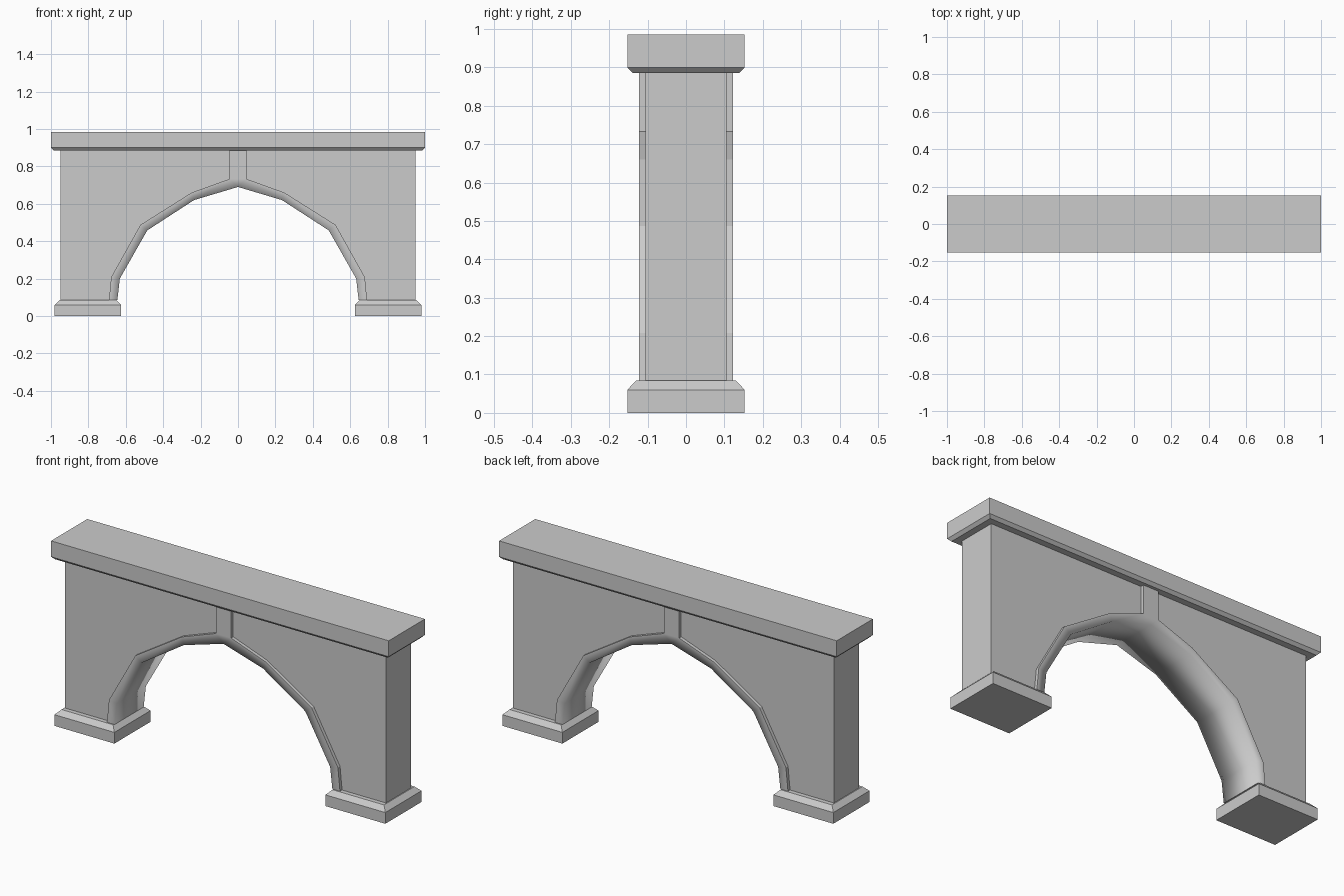
import bpy
import bmesh

default = bpy.data.objects.get("Cube")
if default:
    bpy.data.objects.remove(default)

stone = bpy.data.materials.new("grey stone")
stone.use_nodes = True
stone.diffuse_color = (0.6, 0.6, 0.6, 1)
stone.node_tree.nodes["Principled BSDF"].inputs["Base Color"].default_value = (0.6, 0.6, 0.6, 1)


def finish(name, bm):
    bmesh.ops.recalc_face_normals(bm, faces=bm.faces[:])
    mesh = bpy.data.meshes.new(name)
    bm.to_mesh(mesh)
    bm.free()
    mesh.materials.append(stone)
    obj = bpy.data.objects.new(name, mesh)
    bpy.context.collection.objects.link(obj)
    return obj


def block(name, x0, x1, depth, levels):
    """Rectangular block lofted through (z, x inset, y inset) levels."""
    bm = bmesh.new()
    rings = []
    for z, dx, dy in levels:
        a, b, y = x0 + dx, x1 - dx, depth - dy
        rings.append([bm.verts.new((px, py, z))
                      for px, py in ((a, -y), (b, -y), (b, y), (a, y))])
    bm.faces.new(rings[0])
    bm.faces.new(rings[-1])
    for low, high in zip(rings, rings[1:]):
        for i in range(4):
            j = (i + 1) % 4
            bm.faces.new((low[i], low[j], high[j], high[i]))
    return finish(name, bm)


def prism(name, polygons, depth):
    """Flat polygons in the xz plane, joined and extruded to both sides of y = 0."""
    bm = bmesh.new()
    cache = {}
    for poly in polygons:
        verts = []
        for x, z in poly:
            if (x, z) not in cache:
                cache[x, z] = bm.verts.new((x, -depth, z))
            verts.append(cache[x, z])
        bm.faces.new(verts)
    bmesh.ops.recalc_face_normals(bm, faces=bm.faces[:])
    front = bm.faces[:]
    back = bmesh.ops.extrude_face_region(bm, geom=front, use_keep_orig=True)["geom"]
    for v in back:
        if isinstance(v, bmesh.types.BMVert):
            v.co.y = depth
    return bm


# Arch outline on the +x side, from the springing up to the crown
inner = [(0.645, 0.085), (0.632, 0.2), (0.485, 0.458), (0.235, 0.62), (0, 0.69)]
outer = [(0.69, 0.085), (0.678, 0.208), (0.522, 0.487), (0.248, 0.66), (0.045, 0.733)]
key_top = (0.045, 0.885)


def mirror(points):
    return [(-x if x else 0, z) for x, z in points]


# Walls on either side of the arch
wall = outer + [key_top, (0.95, 0.885), (0.95, 0.085)]
finish("left_wall", prism("left_wall", [wall], 0.105))
finish("right_wall", prism("right_wall", [mirror(wall)], 0.105))

# Raised arch ring with its keystone, smooth from the face into the soffit
ring = []
for i in range(4):
    quad = [inner[i], inner[i + 1], outer[i + 1], outer[i]]
    ring += [quad, mirror(quad)]
ring.append([inner[-1], outer[-1], key_top] + mirror([key_top, outer[-1]]))
bm = prism("arch_ring", ring, 0.123)
soffit_points = inner + mirror(inner)


def on_soffit(vert):
    return any(abs(vert.co.x - x) + abs(vert.co.z - z) < 1e-4 for x, z in soffit_points)


for face in bm.faces:
    face.smooth = True
for edge in bm.edges:
    edge.smooth = True
    ends = [on_soffit(v) for v in edge.verts]
    across = abs(edge.verts[0].co.y - edge.verts[1].co.y) > 0.01
    at_foot = all(v.co.z < 0.09 for v in edge.verts)
    # The outside rim and the feet stay crisp
    if at_foot or not any(ends):
        edge.smooth = False
    if across and all(ends) and not at_foot:
        edge.smooth = True
finish("arch_ring", bm)

# Chamfered footings
footing = [(0, 0, 0), (0.06, 0, 0), (0.085, 0.025, 0.024)]
block("left_footing", 0.625, 0.98, 0.153, footing)
block("right_footing", -0.98, -0.625, 0.153, footing)

# Deck slab with chamfered underside
block("deck", -1, 1, 0.153, [(0.885, 0.015, 0.014), (0.9, 0, 0), (0.985, 0, 0)])
